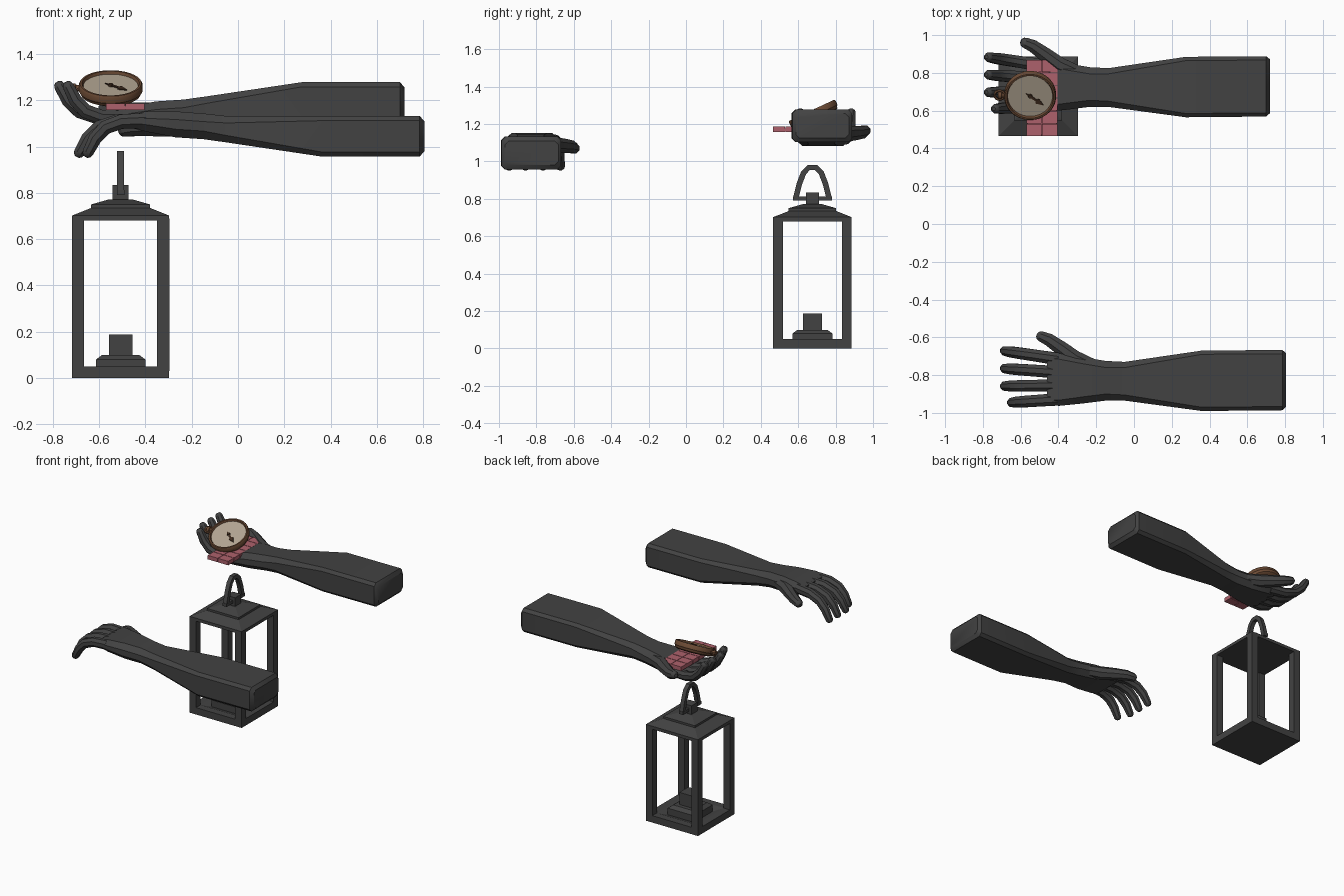
import bpy, bmesh, math
from mathutils import Matrix, Vector

cube = bpy.data.objects.get("Cube")
if cube:
    bpy.data.objects.remove(cube, do_unlink=True)


def material(name, rgb):
    m = bpy.data.materials.new(name)
    m.use_nodes = True
    m.diffuse_color = (*rgb, 1)
    bsdf = m.node_tree.nodes["Principled BSDF"]
    bsdf.inputs["Base Color"].default_value = (*rgb, 1)
    bsdf.inputs["Roughness"].default_value = 0.8
    return m


GREY = material("charcoal", (0.055, 0.055, 0.055))
BROWN = material("brown", (0.15, 0.07, 0.035))
DARK = material("dark_brown", (0.05, 0.025, 0.013))
CREAM = material("dial_cream", (0.45, 0.38, 0.29))
PINK = material("pink", (0.42, 0.12, 0.15))


def loft(name, rings, mat, matrix=None, closed=False, smooth=True):
    """Skin a list of rings of points, capping both ends unless closed."""
    bm = bmesh.new()
    loops = [[bm.verts.new(p) for p in ring] for ring in rings]
    pairs = list(zip(loops, loops[1:]))
    if closed:
        pairs.append((loops[-1], loops[0]))
    else:
        bm.faces.new(loops[0])
        bm.faces.new(loops[-1])
    n = len(loops[0])
    for a, b in pairs:
        for i in range(n):
            j = (i + 1) % n
            bm.faces.new((a[i], a[j], b[j], b[i]))
    if matrix:
        bm.transform(matrix)
    bmesh.ops.recalc_face_normals(bm, faces=bm.faces)
    mesh = bpy.data.meshes.new(name)
    bm.to_mesh(mesh)
    bm.free()
    mesh.materials.append(mat)
    obj = bpy.data.objects.new(name, mesh)
    bpy.context.collection.objects.link(obj)
    if smooth:
        bpy.ops.object.select_all(action="DESELECT")
        obj.select_set(True)
        bpy.context.view_layer.objects.active = obj
        bpy.ops.object.shade_smooth_by_angle(angle=math.radians(35))
    return obj


def stack(name, levels, mat, matrix=None, sides=4):
    """Stack of (height, radius) levels; four sides give half widths."""
    grow = math.sqrt(2) if sides == 4 else 1
    angles = [math.tau * (i + 0.5) / sides for i in range(sides)]
    rings = [[Vector((r * grow * math.cos(a), r * grow * math.sin(a), z)) for a in angles]
             for z, r in levels]
    return loft(name, rings, mat, matrix, smooth=sides > 4)


def box(name, x, y, z, mat, matrix=None):
    rings = [[(x[0], y[0], h), (x[1], y[0], h), (x[1], y[1], h), (x[0], y[1], h)] for h in z]
    return loft(name, rings, mat, matrix, smooth=False)


def tube(name, path, radii, ref, mat, matrix=None, sides=8, closed=False):
    pts = [Vector(p) for p in path]
    rings = []
    for i, p in enumerate(pts):
        if closed:
            t = pts[(i + 1) % len(pts)] - pts[i - 1]
        else:
            t = pts[min(i + 1, len(pts) - 1)] - pts[max(i - 1, 0)]
        u = t.cross(ref).normalized()
        v = u.cross(t).normalized()
        rings.append([p + radii[i] * (u * math.cos(a) + v * math.sin(a))
                      for a in [math.tau * (k + 0.5) / sides for k in range(sides)]])
    return loft(name, rings, mat, matrix, closed)


def rounded_tip(path, radii):
    """Extend a finger with two shrinking rings."""
    d = (Vector(path[-1]) - Vector(path[-2])).normalized()
    r = radii[-1]
    return (path + [Vector(path[-1]) + d * r * k for k in (0.55, 0.85)],
            radii + [r * 0.8, r * 0.4])


# Arm cross-sections from the sleeve end to the knuckles: x, y range, z range, chamfer
ARM = [(0.805, -0.968, -0.683, 0.98, 1.11, 0.02), (0.785, -0.986, -0.667, 0.957, 1.132, 0.02),
       (0.36, -0.99, -0.67, 0.957, 1.132, 0.02), (-0.05, -0.935, -0.73, 1.018, 1.132, 0.03),
       (-0.15, -0.935, -0.725, 1.032, 1.143, 0.035), (-0.27, -0.95, -0.705, 1.04, 1.152, 0.035),
       (-0.40, -0.963, -0.685, 1.065, 1.152, 0.03), (-0.46, -0.95, -0.695, 1.08, 1.135, 0.02)]
# Finger: root y, tip y, length factor
FINGERS = {"index": (-0.715, -0.672, 1), "middle": (-0.785, -0.765, 1),
           "ring": (-0.855, -0.858, 1), "little": (-0.928, -0.945, 0.87)}
BEND = [(0, 1.112), (0.12, 1.108), (0.20, 1.082), (0.25, 1.035), (0.285, 0.975)]


def hand(side, matrix):
    rings = []
    for x, y0, y1, z0, z1, c in ARM:
        rings.append([(x, y0 + c, z0), (x, y1 - c, z0), (x, y1, z0 + c), (x, y1, z1 - c),
                      (x, y1 - c, z1), (x, y0 + c, z1), (x, y0, z1 - c), (x, y0, z0 + c)])
    loft(side + "_arm_and_palm", rings, GREY, matrix)
    for label, (root, tip, size) in FINGERS.items():
        path = [(-0.40 - dx * size, root + (tip - root) * dx / 0.285, z) for dx, z in BEND]
        path, radii = rounded_tip(path, [0.036, 0.034, 0.033, 0.031, 0.026])
        tube(f"{side}_{label}_finger", path, radii, Vector((0, 1, 0)), GREY, matrix)
    path = [(-0.18, -0.77, 1.09), (-0.31, -0.715, 1.087), (-0.39, -0.655, 1.083),
            (-0.45, -0.613, 1.078), (-0.49, -0.596, 1.07)]
    path, radii = rounded_tip(path, [0.04, 0.047, 0.041, 0.036, 0.03])
    tube(side + "_thumb", path, radii, Vector((0, 0, 1)), GREY, matrix)


# Palm-down hand in front, and its flipped partner with the palm up
hand("right", Matrix.Identity(4))
hand("left", Matrix.Translation((-0.085, 1.555, 2.235)) @ Matrix.Diagonal((1, 1, -1, 1)))

# Lantern
L = Matrix.Translation((-0.507, 0.676, 0))
stack("lantern_base", [(0, 0.21), (0.05, 0.21), (0.05, 0.16), (0.032, 0.11)], GREY, L)
for sx in (-1, 1):
    for sy in (-1, 1):
        post = L @ Matrix.Translation((sx * 0.184, sy * 0.184, 0))
        stack("lantern_post", [(0.03, 0.026), (0.69, 0.026)], GREY, post)
stack("lantern_roof", [(0.68, 0.21), (0.702, 0.21), (0.735, 0.127), (0.75, 0.127),
                       (0.772, 0.05)], GREY, L)
stack("lantern_knob", [(0.76, 0.035), (0.835, 0.035)], GREY, L)
stack("candle_holder", [(0.03, 0.107), (0.08, 0.107), (0.1, 0.08)], GREY, L)
stack("candle", [(0.09, 0.051), (0.188, 0.051)], GREY, L)

# Lantern carrying handle: an arch with a cross bar
half = [(0.09, 0.80), (0.07, 0.88), (0.047, 0.94), (0.02, 0.967)]
arch = [(0, y, z) for y, z in half] + [(0, -y, z) for y, z in reversed(half)]
tube("lantern_handle", arch, [0.021] * len(arch), Vector((1, 0, 0)), GREY, L, sides=4)
box("handle_bar", (-0.016, 0.016), (-0.105, 0.105), (0.79, 0.812), GREY, L)

# Compass, tilted towards the front
C = Matrix.Translation((-0.55, 0.683, 1.25)) @ Matrix.Rotation(math.radians(25), 4, "X")
stack("compass_case", [(-0.03, 0.115), (-0.022, 0.13), (-0.012, 0.132), (-0.006, 0.138),
                       (0.018, 0.138), (0.026, 0.133), (0.026, 0.124), (0.012, 0.119)],
      BROWN, C, sides=32)
stack("compass_dial", [(0.011, 0.118), (0.014, 0.118)], CREAM, C, sides=32)
N = C @ Matrix.Rotation(math.radians(-36), 4, "Z")
outline = [(-0.03, 0), (0, -0.007), (0.04, -0.005), (0.048, -0.016), (0.088, 0),
           (0.048, 0.016), (0.04, 0.005), (0, 0.007)]
loft("compass_needle", [[(x, y, z) for x, y in outline] for z in (0.015, 0.02)],
     DARK, N, smooth=False)
stack("needle_pin", [(0.014, 0.012), (0.023, 0.01)], DARK, C, sides=12)

# Compass crown and loop
K = C @ Matrix.Translation((-0.13, 0, 0.002)) @ Matrix.Rotation(math.radians(-90), 4, "Y")
stack("compass_crown", [(0, 0.014), (0.02, 0.014), (0.022, 0.021), (0.04, 0.021)],
      BROWN, K, sides=12)
loop = [(-0.162 + 0.026 * math.cos(a), 0.026 * math.sin(a), 0.002)
        for a in [math.tau * i / 16 for i in range(16)]]
tube("compass_loop", loop, [0.007] * 16, Vector((0, 0, 1)), BROWN, C, sides=6, closed=True)

# Pink segmented bar lying across the open palm
box("bar_core", (-0.565, -0.41), (0.47, 0.865), (1.16, 1.176), PINK)
for col in range(2):
    for row in range(6):
        x = -0.57 + col * 0.084
        y = 0.465 + row * 0.068
        box("bar_segment", (x, x + 0.081), (y, y + 0.064), (1.157, 1.186), PINK)
